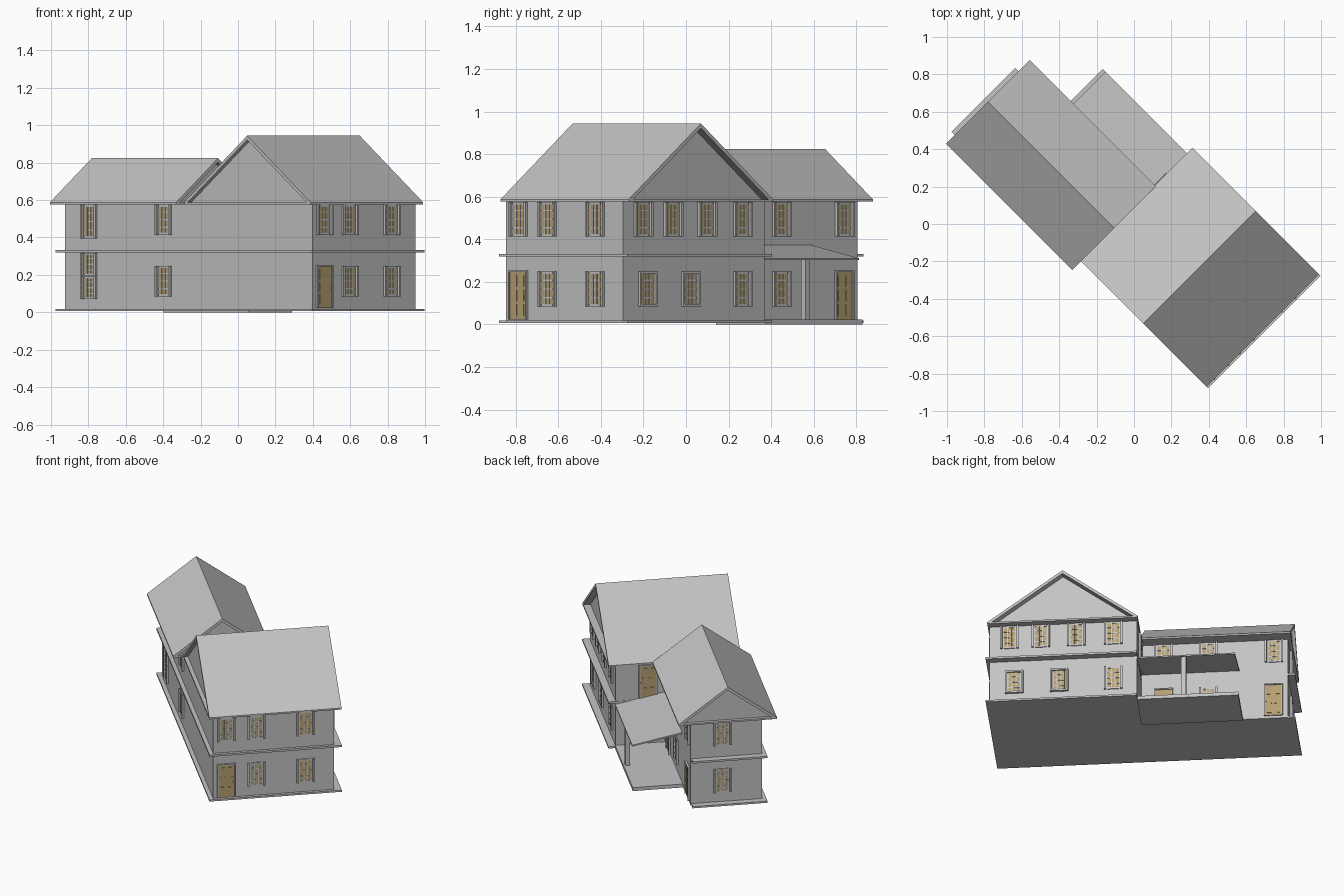
import bpy, bmesh, math

cube = bpy.data.objects.get("Cube")
if cube:
    bpy.data.objects.remove(cube, do_unlink=True)


def material(name, rgb):
    m = bpy.data.materials.new(name)
    m.use_nodes = True
    m.diffuse_color = (*rgb, 1)
    m.node_tree.nodes["Principled BSDF"].inputs["Base Color"].default_value = (*rgb, 1)
    return m


GREY = material("plaster_grey", (0.55, 0.55, 0.55))
TAN = material("tan_wood", (0.46, 0.35, 0.17))
TURN = -math.pi / 4          # the whole house stands diagonally
WALL_TOP = 0.58
EAVE = 0.588


def finish(name, bm):
    bmesh.ops.recalc_face_normals(bm, faces=bm.faces)
    me = bpy.data.meshes.new(name)
    bm.to_mesh(me)
    bm.free()
    me.materials.append(GREY)
    me.materials.append(TAN)
    ob = bpy.data.objects.new(name, me)
    ob.rotation_euler.z = TURN
    bpy.context.collection.objects.link(ob)
    return ob


def add_box(bm, lo, hi, slot=0):
    vs = bmesh.ops.create_cube(bm, size=1)["verts"]
    for v in vs:
        v.co = [lo[i] + (v.co[i] + 0.5) * (hi[i] - lo[i]) for i in range(3)]
    for f in {f for v in vs for f in v.link_faces}:
        f.material_index = slot


def box(name, u, v, z):
    bm = bmesh.new()
    add_box(bm, (u[0], v[0], z[0]), (u[1], v[1], z[1]))
    return finish(name, bm)


def prism(name, axis, span, profile):
    """Extrude a (side, z) profile along local axis 0 or 1."""
    bm = bmesh.new()
    place = lambda a, s, z: (a, s, z) if axis == 0 else (s, a, z)
    face = bm.faces.new([bm.verts.new(place(span[0], s, z)) for s, z in profile])
    new = bmesh.ops.extrude_face_region(bm, geom=[face])["geom"]
    for e in new:
        if isinstance(e, bmesh.types.BMVert):
            e.co[axis] = span[1]
    return finish(name, bm)


def gable_roof(name, axis, span, side, ridge, wall_span):
    """Two thin slopes, flat soffit and recessed gable walls."""
    a, b = side
    mid = (a + b) / 2
    t = 0.022
    inset = t * (mid - a) / (ridge - EAVE)
    prism(name + "_slopes", axis, span,
          [(a, EAVE), (mid, ridge), (b, EAVE), (b - inset, EAVE), (mid, ridge - t), (a + inset, EAVE)])
    prism(name + "_gable_walls", axis, wall_span,
          [(a + inset, EAVE), (mid, ridge - t), (b - inset, EAVE)])
    ranges = (span, side) if axis == 0 else (side, span)
    box(name + "_soffit", *ranges, (WALL_TOP - 0.003, EAVE))


# Main block and wing walls
box("main_walls", (-0.06, 0.88), (-0.315, 0.463), (0.006, WALL_TOP))
box("wing_walls", (-0.993, -0.06), (-0.315, 0.145), (0.006, WALL_TOP))

# Ledges at the ground and between the floors
for label, z in (("base", (0.006, 0.018)), ("middle", (0.319, 0.332))):
    box("main_" + label + "_ledge", (-0.062, 0.9), (-0.342, 0.51), z)
    box("wing_" + label + "_ledge", (-1.038, -0.06), (-0.342, 0.14), z)

# Roofs
gable_roof("main_roof", 1, (-0.342, 0.51), (-0.068, 0.89), 0.944, (-0.315, 0.463))
gable_roof("wing_roof", 0, (-1.015, -0.06), (-0.407, 0.226), 0.824, (-0.993, -0.085))

# Porch
box("porch_floor", (-0.705, -0.06), (0.14, 0.467), (0, 0.024))
box("porch_post", (-0.37, -0.34), (0.425, 0.455), (0.02, 0.31))
prism("porch_roof", 0, (-0.683, -0.06),
      [(0.14, 0.375), (0.467, 0.311), (0.467, 0.302), (0.14, 0.364)])

# Facades: (axis the wall faces along, direction, wall position)
FRONT = (0, 1, 0.88)
SIDE = (1, 1, 0.463)
WING_BACK = (1, 1, 0.145)
PLAIN = (1, -1, -0.315)
WING_END = (0, -1, -0.993)
MAIN_REAR = (0, -1, -0.06)


def plate(bm, wall, s0, s1, z0, z1, depth, slot=0):
    axis, sign, pos = wall
    d0, d1 = sorted((pos - sign * 0.005, pos + sign * depth))
    if axis == 0:
        add_box(bm, (d0, s0, z0), (d1, s1, z1), slot)
    else:
        add_box(bm, (s0, d0, z0), (s1, d1, z1), slot)


def window(name, wall, s, z0, z1, framed=False):
    bm = bmesh.new()
    half, pane = 0.058, 0.036
    plate(bm, wall, s - pane, s + pane, z0 + 0.012, z1 - 0.012, 0.004, 1)
    # side posts, glazing bars, and the head and sill
    for k in (-1, 1):
        edge = sorted((s + k * half, s + k * (half - 0.012)))
        plate(bm, wall, *edge, z0, z1, 0.014)
        plate(bm, wall, s + k * 0.012 - 0.003, s + k * 0.012 + 0.003, z0 + 0.012, z1 - 0.012, 0.008)
    rows = 4
    for i in range(1, rows):
        z = z0 + (z1 - z0) * i / rows
        plate(bm, wall, s - pane, s + pane, z - 0.003, z + 0.003, 0.007)
    reach = half if framed else pane
    for z in (z0, z1 - 0.012):
        plate(bm, wall, s - reach, s + reach, z, z + 0.012, 0.014 if framed else 0.006)
    finish(name, bm)


def door(name, wall, s, z0):
    bm = bmesh.new()
    z1 = z0 + 0.222
    plate(bm, wall, s - 0.052, s + 0.052, z0, z1, 0.006, 1)
    for k in (-1, 1):
        edge = sorted((s + k * 0.06, s + k * 0.052))
        plate(bm, wall, *edge, z0, z1 + 0.008, 0.013)
        for row in range(3):
            z = z0 + 0.018 + row * 0.068
            plate(bm, wall, s + k * 0.024 - 0.016, s + k * 0.024 + 0.016, z, z + 0.052, 0.009, 1)
    plate(bm, wall, s - 0.052, s + 0.052, z1, z1 + 0.008, 0.013)
    plate(bm, wall, s + 0.042, s + 0.048, z0 + 0.1, z0 + 0.108, 0.014)
    finish(name, bm)


LOW = (0.085, 0.248)
HIGH = (0.414, 0.576)

# Windows repeated by facade and floor
rows = {
    "front_upper": (FRONT, HIGH, (-0.23, -0.037, 0.28)),
    "front_lower": (FRONT, LOW, (-0.037, 0.28)),
    "side_upper": (SIDE, HIGH, (0.752, 0.553, 0.327, 0.091)),
    "side_lower": (SIDE, LOW, (0.091,)),
    "wing_back_upper": (WING_BACK, HIGH, (-0.2, -0.486, -0.904)),
    "wing_back_lower": (WING_BACK, LOW, (-0.486,)),
    "plain_upper": (PLAIN, HIGH, (-0.245,)),
    "plain_lower": (PLAIN, LOW, (-0.245,)),
    "wing_end_upper": (WING_END, HIGH, (-0.06,)),
    "wing_end_lower": (WING_END, LOW, (-0.06,)),
}
for label, (wall, z, places) in rows.items():
    for i, s in enumerate(places):
        window(f"{label}_window_{i + 1}", wall, s, *z)

# Framed windows and tall stair windows
for i, s in enumerate((0.722, 0.436)):
    window(f"side_framed_window_{i + 1}", SIDE, s, *LOW, framed=True)
for i, z in enumerate(((0.07, 0.192), (0.196, 0.318), (0.395, 0.576))):
    window(f"stair_window_{i + 1}", PLAIN, -0.808, *z)

# Doors
door("front_door", FRONT, -0.23, 0.024)
door("wing_back_door", WING_BACK, -0.9, 0.024)
door("porch_door", WING_BACK, -0.2, 0.024)
door("balcony_door", MAIN_REAR, 0.255, 0.345)
